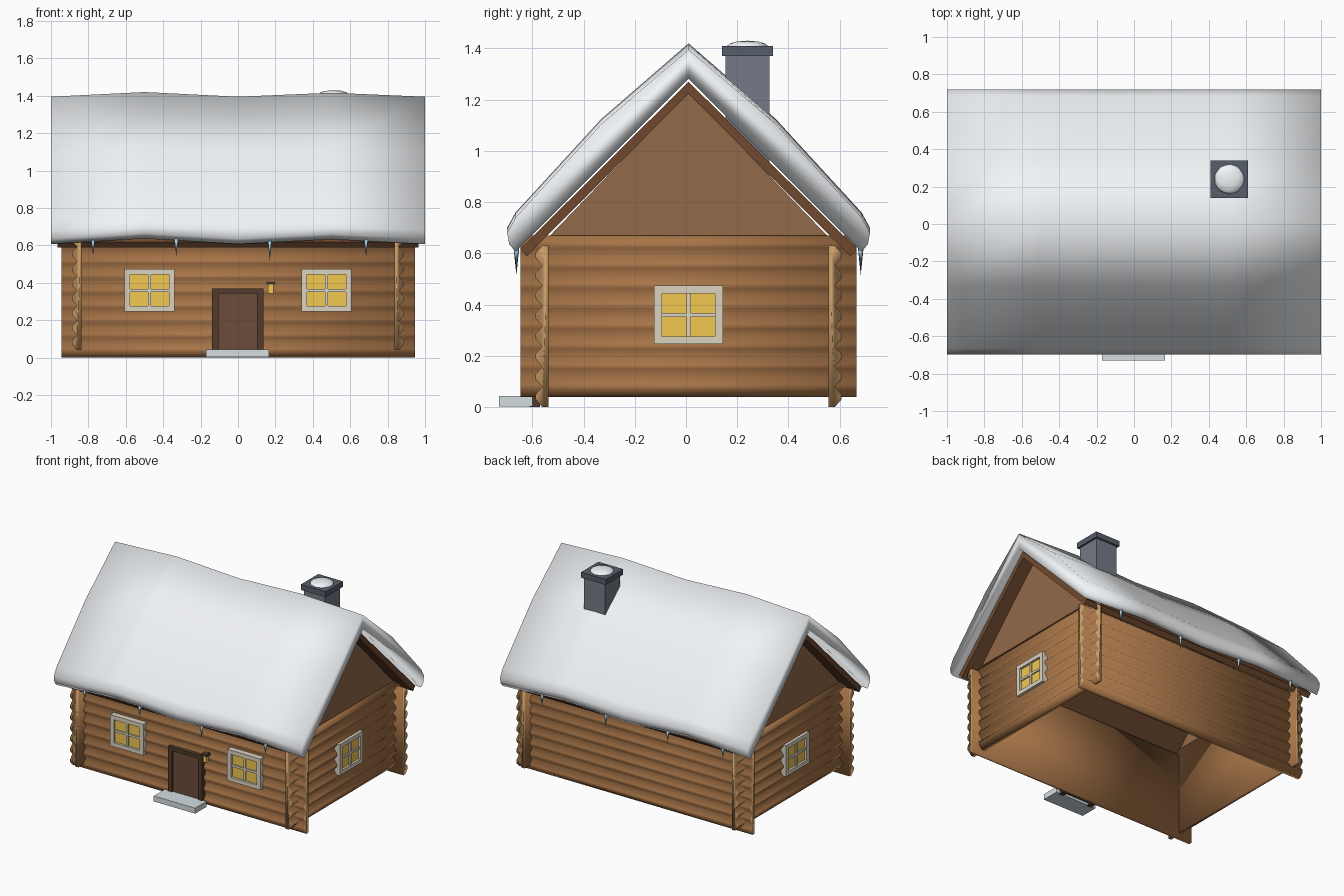
import bpy, bmesh, math
from mathutils import Vector, Matrix

if "Cube" in bpy.data.objects:
    bpy.data.objects.remove(bpy.data.objects["Cube"])

YC = 0.01  # centre line of the house


def mat(name, hexcol):
    m = bpy.data.materials.new(name)
    rgb = [int(hexcol[i:i + 2], 16) / 255 for i in (0, 2, 4)]
    m.diffuse_color = [((c + 0.055) / 1.055) ** 2.4 for c in rgb] + [1]
    m.use_nodes = True
    m.node_tree.nodes["Principled BSDF"].inputs["Base Color"].default_value = m.diffuse_color
    return m


LOG, LOG_END = mat("log", "A87548"), mat("log_end", "C79A66")
GABLE, BOARD = mat("gable", "946A48"), mat("board", "70492F")
SNOW, ICE = mat("snow", "F2F5F8"), mat("ice", "A8CFE0")
STONE, STONE_DARK = mat("stone", "747A86"), mat("stone_dark", "575E6B")
FRAME, GLASS = mat("frame", "DCD2C0"), mat("glass", "F2C850")
DOOR, DOOR_FRAME = mat("door", "6B4C38"), mat("door_frame", "523A2C")
STEP, METAL = mat("step", "D5DEE2"), mat("metal", "4A3E34")


def finish(bm, name, mats, smooth=False):
    bmesh.ops.recalc_face_normals(bm, faces=bm.faces)
    me = bpy.data.meshes.new(name)
    for f in bm.faces:
        f.smooth = smooth
    bm.to_mesh(me)
    bm.free()
    for m in mats:
        me.materials.append(m)
    ob = bpy.data.objects.new(name, me)
    bpy.context.collection.objects.link(ob)
    return ob


def boxes(name, parts, m):
    """parts: list of (min corner, max corner)"""
    bm = bmesh.new()
    for a, b in parts:
        a, b = Vector(a), Vector(b)
        size = [abs(v) for v in b - a]
        bmesh.ops.create_cube(bm, size=1, matrix=Matrix.Translation((a + b) / 2) @ Matrix.Diagonal((*size, 1)))
    return finish(bm, name, [m])


def loft(name, rings, mats, smooth=False):
    """Skin matching closed rings of points and cap both ends"""
    bm = bmesh.new()
    vs = [[bm.verts.new(p) for p in r] for r in rings]
    n = len(vs[0])
    for a, b in zip(vs, vs[1:]):
        for i in range(n):
            j = (i + 1) % n
            bm.faces.new((a[i], a[j], b[j], b[i]))
    for cap in (vs[0], vs[-1]):
        bm.faces.new(cap).material_index = len(mats) - 1
    return finish(bm, name, mats, smooth)


# Log walls: flat inside, a bulge per log outside, side walls half a log higher
COURSES, H = 8, 0.0788


def log_profile(inner, z0):
    pts = [(inner, z0), (inner, z0 + COURSES * H)]
    for i in reversed(range(COURSES)):
        z = z0 + i * H
        pts += [(inner + 0.024, z + H), (inner + 0.050, z + 0.62 * H), (inner + 0.050, z + 0.38 * H)]
    return pts + [(inner + 0.024, z0)]


for s, label in ((-1, "front"), (1, "back")):
    prof = log_profile(0.547, 0)
    loft(label + "_log_wall", [[(x, YC + s * d, z) for d, z in prof] for x in (-0.945, 0.945)],
         [LOG, LOG_END], True)
for s, label in ((-1, "left"), (1, "right")):
    prof = log_profile(0.837, 0.04)
    loft(label + "_log_wall", [[(s * d, YC + y, z) for d, z in prof] for y in (-0.655, 0.655)],
         [LOG, LOG_END], True)
    # Gable triangle
    loft(label + "_gable", [[(s * x, YC - 0.54, 0.67), (s * x, YC + 0.54, 0.67), (s * x, YC, 1.23)]
                            for x in (0.84, 0.87)], [GABLE])

# Roof boards under the snow
for s, label in ((-1, "front"), (1, "back")):
    prof = [(0, 1.27), (0.657, 0.617), (0.632, 0.588), (0, 1.223)]
    loft(label + "_roof_board", [[(x, YC + s * d, z) for d, z in prof] for x in (-0.965, 0.965)], [BOARD])

# Snow blanket: one wavy section swept along the ridge
half = [(0.34, 1.105, 0.02), (0.675, 0.74, 0.02), (0.708, 0.68, 0.02),
        (0.70, 0.635, 0.03), (0.675, 0.607, 0.03)]
rings = []
for x, w in ((-1, 0), (-0.5, 1), (0, 0), (0.5, 0.85), (1, 0)):
    side = [(d, z + k * w) for d, z, k in half]
    ring = [(x, YC, 1.395 + 0.025 * w)] + [(x, YC + d, z) for d, z in side]
    ring += [(x, YC, 1.282)] + [(x, YC - d, z) for d, z in reversed(side)]
    rings.append(ring)
loft("roof_snow", rings, [SNOW], True)

# Icicles along both eaves
for s, label in ((-1, "front"), (1, "back")):
    for i, (x, ln) in enumerate(((-0.775, 0.08), (-0.33, 0.08), (0.17, 0.11), (0.685, 0.085))):
        bm = bmesh.new()
        top = 0.64
        bmesh.ops.create_cone(bm, cap_ends=True, segments=6, radius1=0.0, radius2=0.013, depth=ln + 0.015,
                              matrix=Matrix.Translation((x, YC + s * 0.672, top - (ln + 0.015) / 2)))
        finish(bm, f"{label}_icicle_{i + 1}", [ICE], True)

# Chimney with cap and a snow mound
cx, cy = 0.51, 0.24
boxes("chimney_shaft", [((cx - 0.085, cy - 0.085, 0.88), (cx + 0.085, cy + 0.085, 1.375))], STONE)
boxes("chimney_cap", [((cx - 0.1, cy - 0.1, 1.37), (cx + 0.1, cy + 0.1, 1.41))], STONE_DARK)
bm = bmesh.new()
bmesh.ops.create_icosphere(bm, subdivisions=2, radius=1,
                           matrix=Matrix.Translation((cx, cy, 1.408)) @ Matrix.Diagonal((0.082, 0.082, 0.022, 1)))
finish(bm, "chimney_snow", [SNOW], True)


# Windows: frame, cross bars and lit glass, placed by a wall mapping
def window(label, place):
    w, h, t, zc = 0.134, 0.114, 0.03, 0.36

    def bar(u0, u1, z0, z1, d0, d1):
        return place(u0, d0, zc + z0), place(u1, d1, zc + z1)

    boxes(label + "_window_frame", [
        bar(-w, w, h - t, h, -0.02, 0.022), bar(-w, w, -h, -h + t, -0.02, 0.022),
        bar(-w, -w + t, -h + t, h - t, -0.02, 0.022), bar(w - t, w, -h + t, h - t, -0.02, 0.022)], FRAME)
    boxes(label + "_window_bars", [bar(-0.008, 0.008, -h + t, h - t, 0, 0.016),
                                   bar(-w + t, w - t, -0.008, 0.008, 0, 0.015)], FRAME)
    boxes(label + "_window_glass", [bar(-w + t, w - t, -h + t, h - t, -0.02, 0.006)], GLASS)


for s, a, b in ((-1, "front_left", "left"), (1, "front_right", "right")):
    window(a, lambda u, d, z: (s * 0.473 + u, -0.587 - d, z))
    window(b, lambda u, d, z: (s * (0.887 + d), YC + u, z))

# Door with surround, step and lantern
boxes("door_frame", [((-0.138, -0.61, 0.0), (-0.105, -0.57, 0.37)), ((0.102, -0.61, 0.0), (0.135, -0.57, 0.37)),
                     ((-0.105, -0.61, 0.343), (0.102, -0.57, 0.37))], DOOR_FRAME)
boxes("door", [((-0.105, -0.60, 0.02), (0.102, -0.57, 0.343))], DOOR)
boxes("door_step", [((-0.17, -0.73, 0.003), (0.165, -0.60, 0.043))], STEP)
boxes("lantern_glass", [((0.16, -0.635, 0.343), (0.19, -0.605, 0.39))], GLASS)
boxes("lantern_cap", [((0.153, -0.642, 0.39), (0.197, -0.598, 0.405)),
                      ((0.169, -0.60, 0.375), (0.181, -0.58, 0.397))], METAL)
